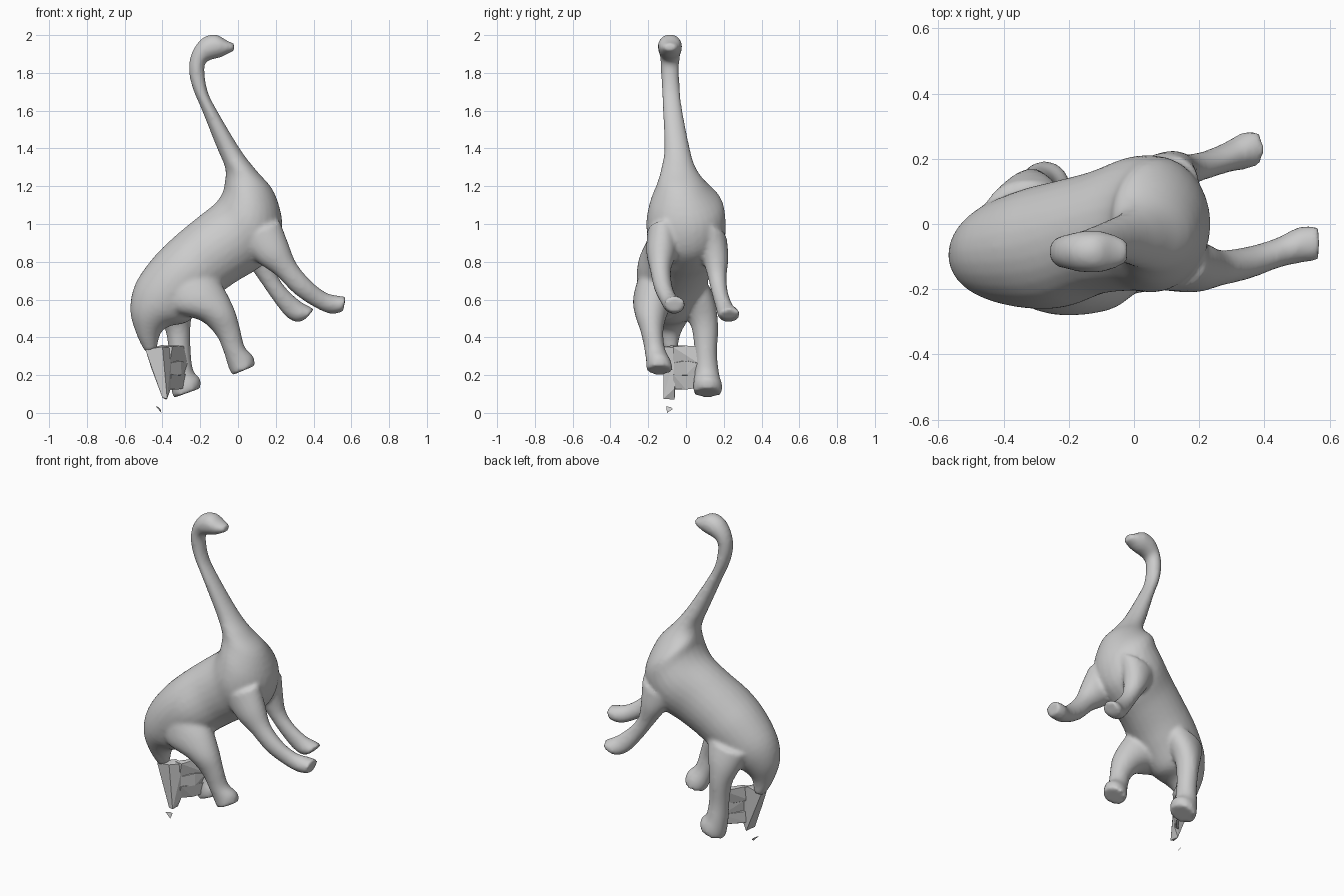
import bpy, bmesh, math, random
from mathutils import Vector

random.seed(4)


def spline(rows, steps=4):
    """Catmull-Rom interpolation of section rows."""
    out = []
    n = len(rows)
    for i in range(n - 1):
        p = [rows[max(i - 1, 0)], rows[i], rows[i + 1], rows[min(i + 2, n - 1)]]
        for s in range(steps):
            t = s / steps
            out.append([0.5 * (2 * b + (c - a) * t + (2 * a - 5 * b + 4 * c - d) * t * t
                               + (3 * b - a - 3 * c + d) * t ** 3) for a, b, c, d in zip(*p)])
    out.append(list(rows[-1]))
    return out


def loft(bm, rows, sides=28):
    """Each row: edge point (x, z), opposite edge point (x, z), centre y, half width."""
    rings = []
    for xa, za, xb, zb, y, w in spline(rows):
        ring = []
        for k in range(sides):
            a = 2 * math.pi * k / sides
            f = 0.5 + 0.5 * math.cos(a)
            ring.append(bm.verts.new((xb + (xa - xb) * f, y + w * math.sin(a), zb + (za - zb) * f)))
        rings.append(ring)
    for r0, r1 in zip(rings, rings[1:]):
        for k in range(sides):
            j = (k + 1) % sides
            bm.faces.new((r0[k], r0[j], r1[j], r1[k]))
    bm.faces.new(rings[0])
    bm.faces.new(rings[-1][::-1])


def finish(bm, name):
    bmesh.ops.recalc_face_normals(bm, faces=bm.faces)
    me = bpy.data.meshes.new(name)
    bm.to_mesh(me)
    bm.free()
    ob = bpy.data.objects.new(name, me)
    bpy.context.collection.objects.link(ob)
    return ob


def hull(name, pts):
    bm = bmesh.new()
    for p in pts:
        bm.verts.new(p)
    bmesh.ops.convex_hull(bm, input=bm.verts)
    return finish(bm, name)


bm = bmesh.new()

# Tail stub, torso, neck and head
loft(bm, [
    (-.49, .32, -.43, .34, -.08, .035), (-.535, .41, -.41, .42, -.095, .065),
    (-.57, .54, -.36, .46, -.095, .11), (-.545, .68, -.27, .48, -.085, .155),
    (-.45, .82, -.18, .56, -.075, .185), (-.34, .93, -.10, .63, -.06, .195),
    (-.22, 1.03, 0, .70, -.025, .19), (-.12, 1.11, .10, .76, 0, .205),
    (-.08, 1.17, .20, .85, 0, .21), (-.07, 1.22, .235, 1.0, 0, .19),
    (-.065, 1.27, .19, 1.17, -.025, .125), (-.075, 1.32, .10, 1.28, -.04, .09),
    (-.11, 1.40, .015, 1.39, -.047, .068), (-.19, 1.60, -.105, 1.59, -.07, .052),
    (-.24, 1.72, -.16, 1.70, -.08, .048), (-.26, 1.82, -.178, 1.81, -.085, .048),
    (-.243, 1.91, -.17, 1.855, -.085, .052), (-.19, 1.983, -.14, 1.87, -.085, .062),
    (-.12, 2.004, -.09, 1.883, -.085, .063), (-.06, 1.972, -.05, 1.903, -.085, .05),
    (-.02, 1.955, -.02, 1.918, -.085, .032)])

# Near hind leg
loft(bm, [
    (-.42, .66, -.16, .78, -.15, .10), (-.36, .54, -.08, .67, -.17, .11),
    (-.20, .49, -.02, .55, -.185, .085), (-.115, .41, .01, .45, -.18, .06),
    (-.075, .32, .035, .35, -.165, .055), (-.05, .24, .08, .30, -.145, .066),
    (-.03, .20, .09, .25, -.14, .07)])

# Far hind leg
loft(bm, [
    (-.46, .62, -.20, .70, .04, .09), (-.42, .52, -.22, .60, .07, .09),
    (-.38, .42, -.25, .48, .10, .07), (-.365, .30, -.25, .32, .105, .06),
    (-.36, .19, -.235, .22, .11, .066), (-.35, .11, -.20, .18, .115, .077),
    (-.34, .08, -.20, .13, .115, .074)])

# Near front leg
loft(bm, [
    (0, .90, .22, 1.02, -.12, .085), (.10, .80, .265, .90, -.13, .08),
    (.20, .73, .31, .79, -.135, .056), (.30, .63, .39, .695, -.12, .049),
    (.41, .557, .465, .638, -.09, .046), (.49, .525, .52, .622, -.065, .055),
    (.555, .535, .572, .615, -.06, .054)])

# Far front leg
loft(bm, [
    (-.02, .88, .20, .98, .13, .085), (.05, .79, .19, .86, .155, .07),
    (.115, .70, .205, .74, .165, .05), (.18, .605, .255, .66, .18, .043),
    (.25, .515, .325, .595, .205, .046), (.31, .48, .37, .567, .225, .057),
    (.355, .495, .405, .55, .232, .053)])

body = finish(bm, "body")
remesh = body.modifiers.new("blend_parts", 'REMESH')
remesh.mode = 'VOXEL'
remesh.voxel_size = 0.012
remesh.use_smooth_shade = True
smooth = body.modifiers.new("soften_joints", 'SMOOTH')
smooth.factor = 0.5
smooth.iterations = 5

# Broken tail: long shard under the stub
hull("tail_shard", [
    (-.49, -.11, .335), (-.485, -.06, .33), (-.40, -.12, .35), (-.40, -.05, .36), (-.35, -.05, .345),
    (-.46, -.11, .24), (-.40, -.12, .08), (-.375, -.12, .075), (-.38, -.06, .07), (-.355, -.06, .13)])

# Ragged bars between the shard and the far leg
for i, (z0, z1) in enumerate([(.13, .20), (.20, .27), (.265, .355)]):
    pts = []
    for x, y in [(-.385, -.07), (-.335, .0), (-.30, .06)]:
        for dx in (0, .025):
            for z in (z0, z1):
                pts.append((x + dx + random.uniform(-.012, .012), y, z + random.uniform(-.008, .008)))
    hull("broken_bar_%d" % (i + 1), pts)

# Tiny loose chip on the ground
hull("tail_chip", [(-.435, -.105, .035), (-.41, -.07, .02), (-.405, -.10, .0), (-.42, -.08, .03), (-.41, -.085, .01)])
